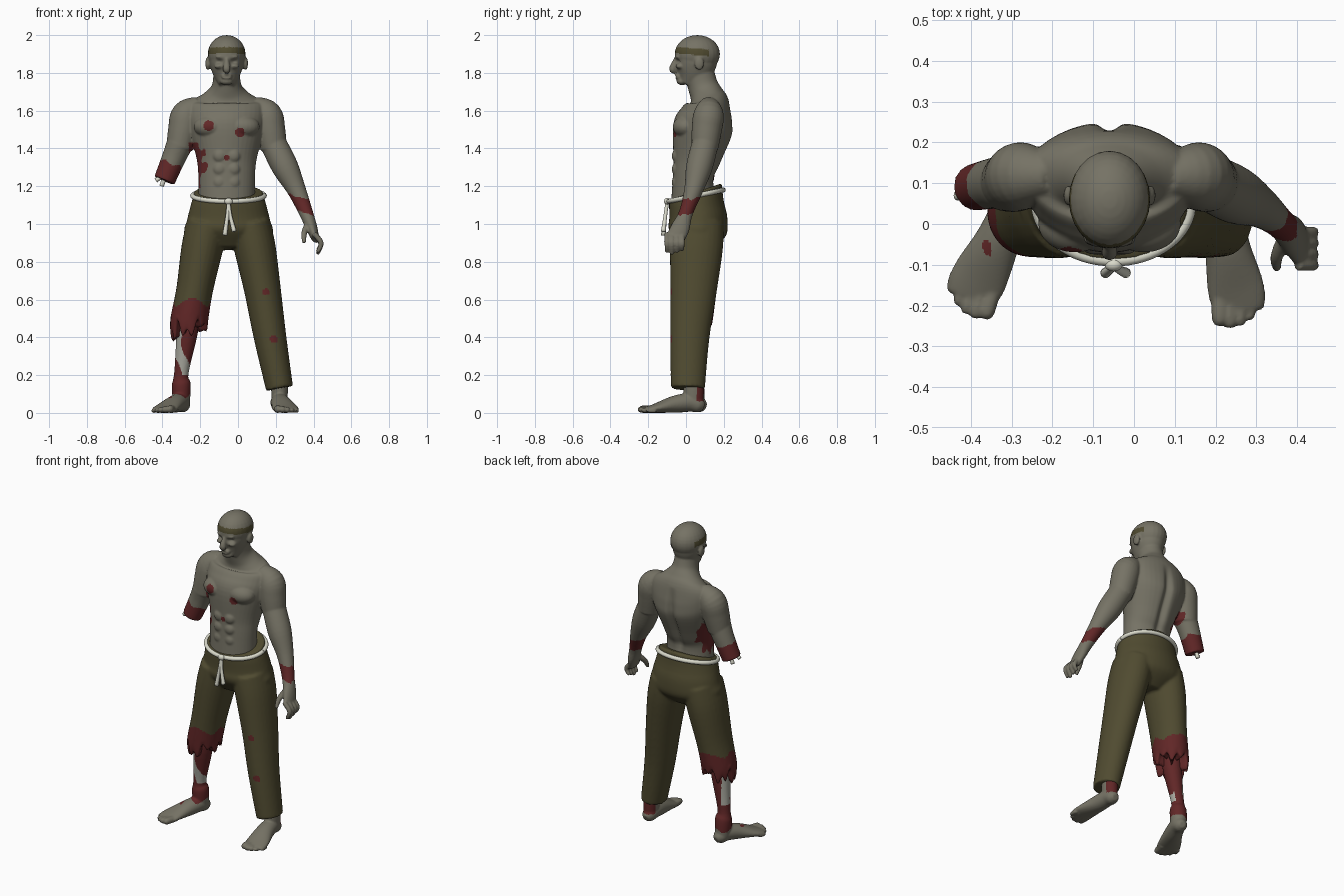
import bpy, bmesh
from math import sin, cos, pi, exp, atan2, radians
from mathutils import Vector, Matrix

if "Cube" in bpy.data.objects:
    bpy.data.objects.remove(bpy.data.objects["Cube"])

SIDEWAYS, UPRIGHT = Vector((0, 1, 0)), Vector((0, 0, 1))
MID = -.06   # centre line of the upper body
HIPS = -.05  # centre line of the trousers


def material(name, *rgb):
    mat = bpy.data.materials.new(name)
    mat.use_nodes = True
    mat.diffuse_color = (*rgb, 1)
    mat.node_tree.nodes["Principled BSDF"].inputs["Base Color"].default_value = (*rgb, 1)
    return mat


SKIN = material("grey skin", .18, .17, .13)
CLOTH = material("olive cloth", .08, .07, .03)
BLOOD = material("dried blood", .12, .02, .02)
ROPE = material("white rope", .7, .7, .6)
BONE = material("bone", .4, .4, .35)


def spline(rows, steps):
    """Catmull-Rom curve through rows of any length."""
    smooth = []
    last = len(rows) - 1
    for i in range(last):
        before, start, end, after = rows[max(i - 1, 0)], rows[i], rows[i + 1], rows[min(i + 2, last)]
        for k in range(steps):
            t = k / steps
            ease = t * t * (3 - 2 * t)
            leave, arrive = t * (1 - t) ** 2 / 2, t * t * (t - 1) / 2
            smooth.append([s + (e - s) * ease + (e - b) * leave + (a - s) * arrive
                           for b, s, e, a in zip(before, start, end, after)])
    return smooth + [list(rows[-1])]


def tube(bm, rows, across=SIDEWAYS, steps=5, sides=28):
    """Loft ellipses along rows of x, y, z, width radius and, if not round, depth radius."""
    rows = spline([row if len(row) > 4 else (*row, row[-1]) for row in rows], steps)
    points = [Vector(row[:3]) for row in rows]
    turns = [2 * pi * k / sides for k in range(sides)]
    rings = []
    for i, (point, row) in enumerate(zip(points, rows)):
        along = points[min(i + 1, len(points) - 1)] - points[max(i - 1, 0)]
        wide = across.cross(along).normalized()
        deep = along.cross(wide).normalized()
        rings.append([bm.verts.new(point + wide * row[3] * cos(a) + deep * row[4] * sin(a)) for a in turns])
    for low, high in zip(rings, rings[1:]):
        for k in range(sides):
            bm.faces.new((low[k - 1], low[k], high[k], high[k - 1]))
    bm.faces.new(rings[0])
    bm.faces.new(rings[-1])


def column(bm, x, rows):
    """Upright loft from rows of height, y, width radius and depth radius."""
    tube(bm, [(x, y, z, wide, deep) for z, y, wide, deep in rows], sides=40)


def ball(bm, centre, size):
    bmesh.ops.create_uvsphere(bm, u_segments=24, v_segments=16, radius=1,
                              matrix=Matrix.Translation(centre) @ Matrix.Diagonal((*size, 1)))


def near(x, z, spot, radius):
    return (x - spot[0]) ** 2 + (z - spot[1]) ** 2 < radius ** 2


def bump(distance, width):
    return exp(-(distance / width) ** 2)


def finish(name, bm, materials, rule=None, voxel=None, shape=None):
    bmesh.ops.recalc_face_normals(bm, faces=bm.faces)
    mesh = bpy.data.meshes.new(name)
    bm.to_mesh(mesh)
    bm.free()
    obj = bpy.data.objects.new(name, mesh)
    bpy.context.scene.collection.objects.link(obj)
    if voxel:
        # fuse the overlapping forms into one skin
        fuse = obj.modifiers.new("fuse", "REMESH")
        fuse.mode, fuse.voxel_size = "VOXEL", voxel
        relax = obj.modifiers.new("relax", "SMOOTH")
        relax.factor, relax.iterations = .5, 3
        graph = bpy.context.evaluated_depsgraph_get()
        mesh = bpy.data.meshes.new_from_object(obj.evaluated_get(graph))
        obj.modifiers.clear()
        obj.data = mesh
    if shape:
        for vert in mesh.vertices:
            vert.co = shape(*vert.co)
    mesh.materials.clear()
    for mat in materials:
        mesh.materials.append(mat)
    for face in mesh.polygons:
        face.use_smooth = True
        face.material_index = rule(*face.center) if rule else 0


# torso and neck
bm = bmesh.new()
column(bm, MID, [(1.1, .04, .15, .12), (1.25, .04, .15, .11), (1.35, .06, .16, .13), (1.5, .09, .2, .16),
                 (1.58, .11, .21, .14), (1.64, .12, .2, .11), (1.68, .11, .13, .09), (1.73, .09, .08, .08),
                 (1.8, .07, .07, .08)])
# cranium, jaw and face
ball(bm, (MID, .06, 1.9), (.1, .12, .1))
column(bm, MID, [(1.74, 0, .04, .04), (1.79, .03, .07, .09), (1.85, .05, .09, .11), (1.9, .06, .09, .11)])
ball(bm, (MID, -.04, 1.885), (.06, .02, .014))
ball(bm, (MID, -.04, 1.78), (.03, .02, .016))
ball(bm, (MID, -.02, 1.755), (.035, .03, .02))
tube(bm, [(MID, -.05, 1.88, .01), (MID, -.07, 1.82, .02), (MID, -.05, 1.81, .01)])
for side in (-1, 1):
    ball(bm, (MID + side * .1, .07, 1.85), (.013, .025, .035))
    ball(bm, (MID + side * .04, -.03, 1.835), (.026, .025, .014))
    # chest, stomach and upper arm
    ball(bm, (MID + side * .085, 0, 1.515), (.09, .07, .06))
    for k in range(3):
        ball(bm, (MID + side * .036, -.05, 1.22 + k * .07), (.036, .025, .036))
    tube(bm, [(MID + side * out, y, z, r) for out, y, z, r in (
        (.14, .12, 1.63, .05), (.21, .12, 1.58, .08), (.23, .11, 1.5, .08), (.25, .1, 1.4, .07))])
# left forearm and palm
tube(bm, [(.19, .1, 1.42, .07), (.25, .07, 1.3, .07), (.31, .04, 1.18, .05), (.36, 0, 1.06, .037),
          (.39, -.03, .98, .03, .05), (.41, -.06, .92, .02, .05)])
# fingers and thumb
for k in range(4):
    y = -.02 - k * .027
    tip = .84 + .01 * abs(k - 2)
    tube(bm, [(.4, y, .95, .014), (.44, y, .9, .014), (.42, y, tip, .01)], sides=12)
tube(bm, [(.37, -.03, 1, .017), (.35, -.08, .95, .016), (.35, -.11, .9, .01)], sides=12)
# right arm stump
tube(bm, [(-.31, .1, 1.42, .07), (-.34, .1, 1.35, .063), (-.39, .09, 1.23, .057)])


def body_shape(x, y, z):
    off = x - MID
    if y > .08 and 1.15 < z < 1.65:
        # spine groove
        y -= .03 * bump(off, .024) * sin(2 * pi * (z - 1.15))
    if y < 0 and z > 1.74:
        # eye sockets and mouth line
        y += .014 * bump(abs(off) - .036, .017) * bump(z - 1.86, .01)
        y += .007 * bump(off, .024) * bump(z - 1.78, .004)
    return x, y, z


def body_rule(x, y, z):
    rough = .01 * (sin(70 * z + 40 * y) + sin(150 * y))
    if z > 1.8:
        headband = y < .12 and abs(z - 1.92 + .08 * (y + .05)) < .017
        return 2 if headband else 0
    stump = x < -.3 and z < 1.33 - .3 * (x + .38) + rough / 2
    wrist = x > .25 and abs(z - 1.1 + .25 * (x - .35)) < .04 + rough / 3
    flank = -.26 < x < rough - .17 - .3 * abs(z - 1.32) and 1.19 < z < 1.43 and y < .16
    front = y < .03 and (near(x, z, (-.155, 1.52), .028) or near(x, z, (.01, 1.485), .026)
                         or near(x, z, (MID, 1.35), .014))
    return int(stump or wrist or flank or front)


finish("upper_body", bm, [SKIN, BLOOD, CLOTH], body_rule, .006, body_shape)

# bones sticking out of the stump
bm = bmesh.new()
tube(bm, [(-.38, .07, 1.27, .012), (-.435, .07, 1.23, .012)], sides=12)
tube(bm, [(-.38, .1, 1.27, .012), (-.405, .1, 1.2, .012)], sides=12)
finish("arm_bones", bm, [ROPE])

# trousers: seat, then a leg on each side
bm = bmesh.new()
column(bm, HIPS, [(1.17, .05, .18, .14), (1.1, .055, .2, .145), (1.02, .065, .22, .155), (.95, .06, .23, .15),
                  (.87, .05, .12, .08)])
left_hem = [(.22, .02, .4, .086, .104), (.27, .01, .13, .072, .09)]
torn_hem = [(.21, .03, .48, .1, .11), (.21, .03, .45, .09, .1)]
for side, hem in ((1, left_hem), (-1, torn_hem)):
    thigh = [(.11, .06, 1, .11, .14), (.14, .055, .87, .11, .14), (.18, .04, .65, .097, .123)]
    tube(bm, [(HIPS + side * out, *rest) for out, *rest in thigh + hem])


def trouser_shape(x, y, z):
    if z > 1.09:
        # waist dips at the front
        z += 3 * (y - .05) * (z - 1.09)
    if x < -.1 and z < .52:
        # ragged edge
        around = atan2(y - .03, x + .26)
        z += (.52 - z) * (sin(5 * around) + sin(11 * around + 1)) / 3
    return x, y, z


def trouser_rule(x, y, z):
    torn = x < -.1 and z < .585 + .012 * (sin(45 * x) + sin(60 * y))
    spots = y < .02 and (near(x, z, (.15, .64), .018) or near(x, z, (.19, .39), .02))
    return int(torn or spots)


finish("trousers", bm, [CLOTH, BLOOD], trouser_rule, .009, trouser_shape)

# rope belt with a knot and hanging ends
bm = bmesh.new()
turns = [pi * k / 16 for k in range(33)]
tube(bm, [(HIPS + .19 * cos(a), .053 + .144 * sin(a), 1.15 + .03 * sin(a), .013) for a in turns],
     across=UPRIGHT, steps=2, sides=10)
ball(bm, (HIPS, -.1, 1.12), (.022, .016, .018))
for drift, end in ((-.02, .94), (.03, .96)):
    tube(bm, [(HIPS, -.1, 1.11, .01), (HIPS + drift / 3, -.11, 1.04, .01), (HIPS + drift, -.12, end, .013)], sides=10)
finish("rope_belt", bm, [ROPE])


def foot(bm):
    """A left foot with its ankle on the origin."""
    tube(bm, [(0, .055, .03, .02), (0, .03, .04, .04), (0, -.02, .055, .048), (.01, -.1, .046, .056, .045),
              (.03, -.2, .025, .07, .025), (.035, -.25, .017, .06, .014)], across=UPRIGHT)
    for k in range(5):
        x, y, r = .025 * k - .01, .005 * (k - 1) ** 2 - .295, .02 - .002 * k
        tube(bm, [(x, -.2, r, r), (x, y + .02, r, r), (x, y, r, r / 2)], across=UPRIGHT, sides=12)


bm = bmesh.new()
foot(bm)
bmesh.ops.translate(bm, vec=(.22, .04, 0), verts=bm.verts)
tube(bm, [(.22, .04, .3, .043, .05), (.22, .04, .14, .045, .054), (.22, .04, .04, .04, .05)])
finish("left_foot", bm, [SKIN, BLOOD], lambda x, y, z: int(y > .055 and .06 < z < .2), .006)

# right foot turned outward, with the torn shin above it
bm = bmesh.new()
foot(bm)
bmesh.ops.transform(bm, verts=bm.verts, matrix=Matrix.Translation((-.3, .05, 0))
                    @ Matrix.Rotation(radians(-15), 4, "Z") @ Matrix.Diagonal((-1, 1, 1, 1)))
tube(bm, [(-.26, .03, .54, .06), (-.27, .03, .42, .056), (-.3, .04, .21, .038), (-.3, .045, .15, .05),
          (-.3, .05, .05, .045, .05)])


def shin_rule(x, y, z):
    if z < .09 + .012 * sin(50 * x + 30 * y):
        return 0
    front = .2 < z < .45 and abs(x + .3 - .03 * sin(18 * z - 2)) < .028 and y < .06
    outside = .25 < z < .43 and x < -.305 and y > .03
    return 2 if front or outside else 1


finish("right_shin_and_foot", bm, [SKIN, BLOOD, BONE], shin_rule, .006)
